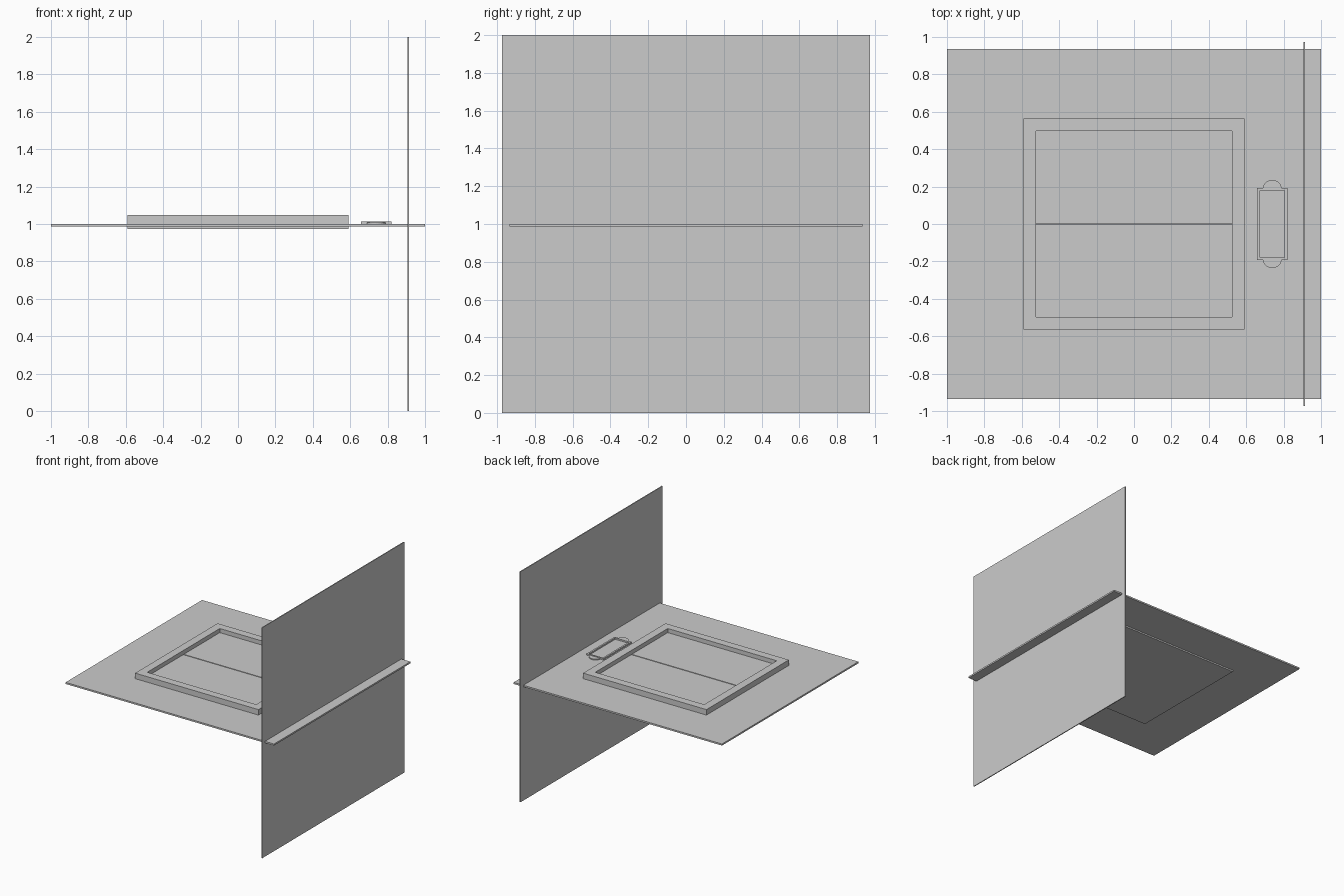
import bpy, bmesh, math

if "Cube" in bpy.data.objects:
    bpy.data.objects.remove(bpy.data.objects["Cube"])


def make_object(name, bm):
    bmesh.ops.recalc_face_normals(bm, faces=bm.faces[:])
    mesh = bpy.data.meshes.new(name)
    bm.to_mesh(mesh)
    bm.free()
    obj = bpy.data.objects.new(name, mesh)
    bpy.context.collection.objects.link(obj)
    return obj


def box(name, x0, x1, y0, y1, z0, z1):
    bm = bmesh.new()
    bmesh.ops.create_cube(bm, size=1)
    for v in bm.verts:
        v.co = (x1 if v.co.x > 0 else x0, y1 if v.co.y > 0 else y0,
                z1 if v.co.z > 0 else z0)
    return make_object(name, bm)


def extrude(bm, faces, height):
    geom = bmesh.ops.extrude_face_region(bm, geom=faces)["geom"]
    verts = [g for g in geom if isinstance(g, bmesh.types.BMVert)]
    bmesh.ops.translate(bm, verts=verts, vec=(0, 0, height))


def ring(name, cx, outer, inner, z0, z1):
    """Rectangular frame centred on (cx, 0); outer and inner are half sizes."""
    bm = bmesh.new()
    corners = [(-1, -1), (1, -1), (1, 1), (-1, 1)]
    o, i = [[bm.verts.new((cx + sx * h[0], sy * h[1], z0)) for sx, sy in corners]
            for h in (outer, inner)]
    faces = [bm.faces.new((o[k], o[(k + 1) % 4], i[(k + 1) % 4], i[k])) for k in range(4)]
    extrude(bm, faces, z1 - z0)
    return make_object(name, bm)


# Floor and crossing wall sheets
box("floor_sheet", -1, 1, -0.935, 0.935, 0.986, 1.0)
box("wall_sheet", 0.906, 0.914, -0.974, 0.974, 0, 2)

# Hatch: raised rim, closed underside, two leaves with a narrow seam
ring("hatch_rim", 0, (0.592, 0.565), (0.523, 0.497), 0.973, 1.048)
box("hatch_underside", -0.523, 0.523, -0.497, 0.497, 0.973, 0.99)
for side, name in ((-1, "front"), (1, "back")):
    y0, y1 = sorted((side * 0.004, side * 0.497))
    box(name + "_hatch_leaf", -0.523, 0.523, y0, y1, 0.99, 1.012)

# Small control plate rim beside the hatch
ring("plate_rim", 0.739, (0.081, 0.192), (0.066, 0.179), 1.0, 1.013)

# Rounded tabs at both ends of the plate
for side, name in ((-1, "front"), (1, "back")):
    bm = bmesh.new()
    verts = [bm.verts.new((0.739 + 0.05 * math.cos(math.pi * k / 12),
                           side * (0.189 + 0.047 * math.sin(math.pi * k / 12)), 1.0))
             for k in range(13)]
    extrude(bm, [bm.faces.new(verts)], 0.009)
    make_object(name + "_plate_tab", bm)
